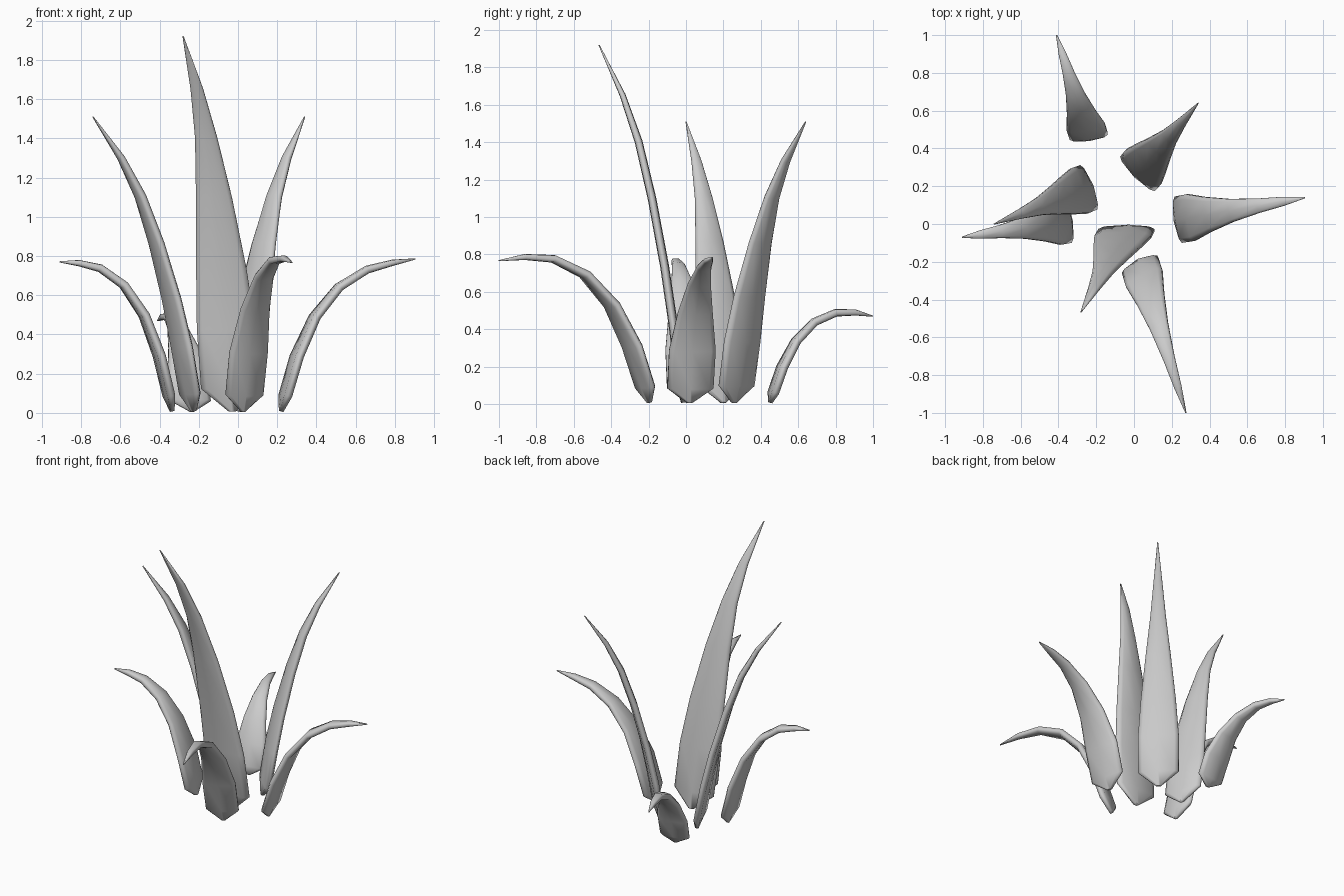
import bpy, bmesh
from math import radians, cos, sin
from mathutils import Vector

if "Cube" in bpy.data.objects:
    bpy.data.objects.remove(bpy.data.objects["Cube"])

# Normalised centrelines: (outward fraction, height fraction)
TALL = [(0, 0), (.04, .06), (.12, .22), (.22, .38), (.37, .57), (.53, .73), (.72, .86), (1, 1)]
LOW = [(0, 0), (.03, .1), (.116, .36), (.25, .62), (.43, .815), (.64, .93), (.83, .975), (1, 1)]
# Width and half thickness along the leaf, and its flat rounded cross-section
TALL_WIDTH = [.12, .97, .98, .84, .6, .37, .21, .02]
LOW_WIDTH = [.12, .97, .98, .73, .48, .3, .19, .03]
THICK = [.012, .024, .025, .024, .023, .021, .016, .003]
SECTION = [(1, .3), (.8, .85), (0, 1), (-.8, .85), (-1, .3),
           (-1, -.3), (-.8, -.85), (0, -1), (.8, -.85), (1, -.3)]


def leaf(name, profile, base, tip, facing, half_width, arch=0.0):
    a = radians(facing)
    side = Vector((-sin(a), cos(a), 0))
    width = TALL_WIDTH if profile is TALL else LOW_WIDTH
    bx, by = base
    tx, ty, tz = tip
    path = [Vector((bx + (tx - bx) * r, by + (ty - by) * r,
                    .008 + (tz - .008) * (h + arch * 4 * r * (1 - r)))) for r, h in profile]
    bm = bmesh.new()
    rings = []
    for i, p in enumerate(path):
        tangent = (path[min(i + 1, len(path) - 1)] - path[max(i - 1, 0)]).normalized()
        normal = side.cross(tangent).normalized()
        rings.append([bm.verts.new(p + side * (u * width[i] * half_width) + normal * (v * THICK[i]))
                      for u, v in SECTION])
    n = len(SECTION)
    for lo, hi in zip(rings, rings[1:]):
        for j in range(n):
            k = (j + 1) % n
            bm.faces.new((lo[j], lo[k], hi[k], hi[j]))
    bm.faces.new(rings[0][::-1])
    bm.faces.new(rings[-1])
    bmesh.ops.recalc_face_normals(bm, faces=bm.faces[:])
    mesh = bpy.data.meshes.new(name)
    bm.to_mesh(mesh)
    bm.free()
    obj = bpy.data.objects.new(name, mesh)
    bpy.context.collection.objects.link(obj)
    bpy.context.view_layer.objects.active = obj
    obj.select_set(True)
    bpy.ops.object.shade_smooth_by_angle(angle=radians(80))
    obj.select_set(False)


# Tall upright leaves
leaf("tall_leaf_front", TALL, (-.03, -.015), (-.28, -.465, 1.92), -90, .153)
leaf("tall_leaf_back", TALL, (.01, .255), (.34, .64, 1.51), 45, .133)
leaf("tall_leaf_left", TALL, (-.225, .2), (-.74, 0, 1.51), 201, .13)

# Low arching leaves
leaf("low_leaf_right", LOW, (.22, .02), (.905, .14, .785), 9, .128)
leaf("low_leaf_left", LOW, (-.335, .015), (-.91, -.07, .77), 188, .118, .03)
leaf("low_leaf_front", LOW, (.025, -.195), (.275, -1, .767), -64, .108, .09)
leaf("low_leaf_back", LOW, (-.235, .45), (-.41, 1, .47), 98, .105, .12)
